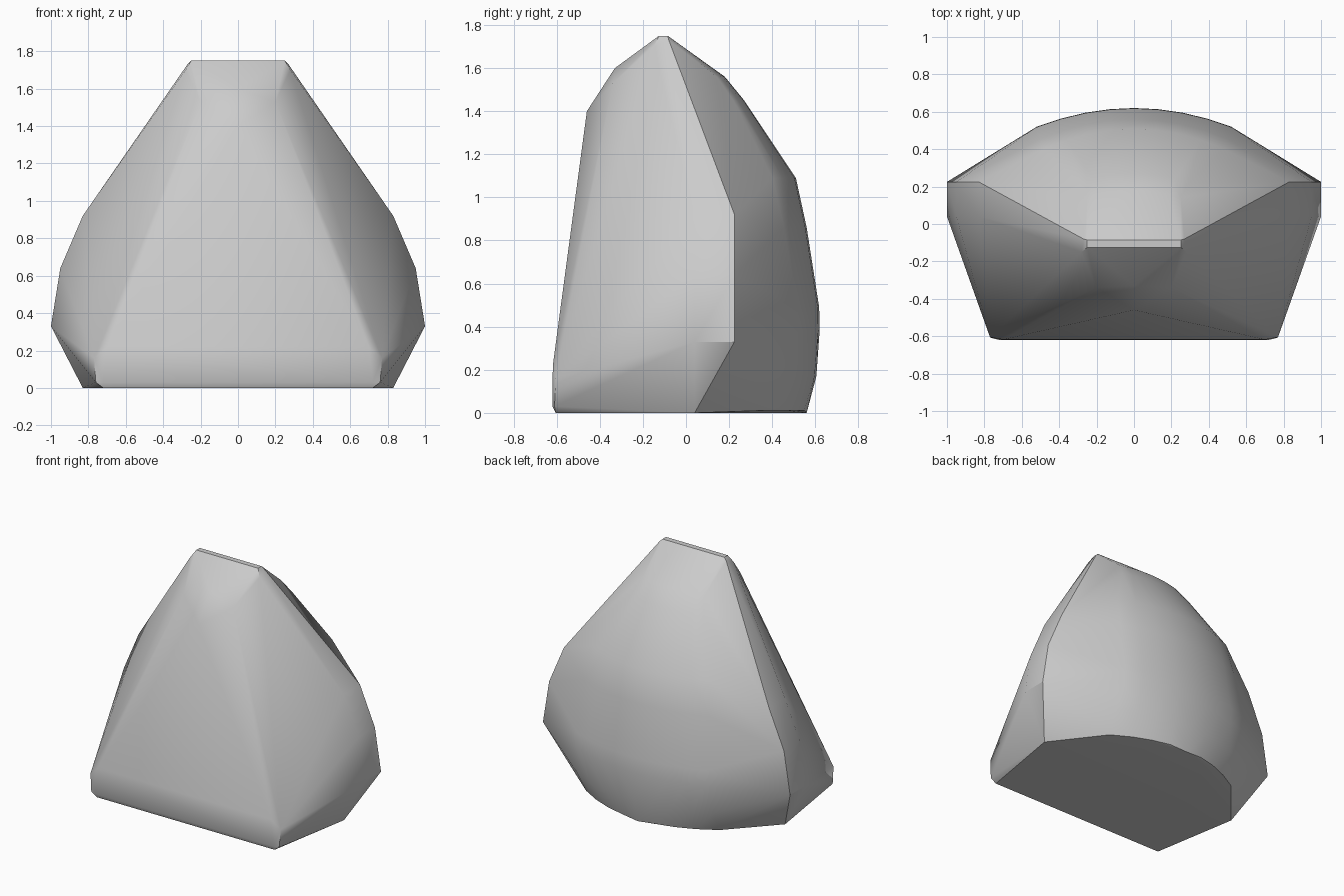
import bpy, bmesh, math

if "Cube" in bpy.data.objects:
    bpy.data.objects.remove(bpy.data.objects["Cube"])

# Half of the faceted front, sides and crown (x >= 0), mirrored below
half_points = [
    (0.25, -0.125, 1.75), (0.25, -0.085, 1.75),   # crown edge
    (0.28, -0.15, 1.70), (0.27, -0.08, 1.73),
    (0.0, -0.33, 1.60), (0.20, -0.34, 1.53), (0.0, -0.46, 1.40),  # brow facets
    (0.70, -0.618, 0.22), (0.77, -0.605, 0.16),   # front panel corners
    (0.72, -0.62, 0.03), (0.76, -0.61, 0.03), (0.72, -0.605, 0.0),
    (0.83, 0.04, 0.0), (0.0, 0.56, 0.0),          # base
]
# Side band: (x, z) profile swept between two depths
for x, z in [(1.0, 0.33), (0.95, 0.64), (0.83, 0.92)]:
    half_points += [(x, 0.04, z), (x, 0.225, z)]

# Rounded back: (height, depth at centre, half width, curvature)
for z, depth, half_w, bend in [
        (0.012, 0.56, 0.54, 0.60), (0.17, 0.605, 0.55, 0.45),
        (0.38, 0.62, 0.52, 0.37), (0.49, 0.618, 0.52, 0.37),
        (0.86, 0.56, 0.50, 0.42), (1.09, 0.51, 0.48, 0.47),
        (1.45, 0.27, 0.29, 0.60), (1.56, 0.18, 0.25, 0.60)]:
    for i in range(5):
        x = half_w * i / 4
        half_points.append((x, depth - bend * x * x, z))

# Mirror and wrap everything in one tight skin
bm = bmesh.new()
for x, y, z in half_points:
    bm.verts.new((x, y, z))
    if x > 0:
        bm.verts.new((-x, y, z))
result = bmesh.ops.convex_hull(bm, input=bm.verts[:])
loose = [v for v in bm.verts if not v.link_faces]
bmesh.ops.delete(bm, geom=loose, context='VERTS')
bmesh.ops.dissolve_limit(bm, angle_limit=math.radians(1), verts=bm.verts[:], edges=bm.edges[:])
bmesh.ops.recalc_face_normals(bm, faces=bm.faces[:])

mesh = bpy.data.meshes.new("faceted_body")
bm.to_mesh(mesh)
bm.free()
body = bpy.data.objects.new("faceted_body", mesh)
bpy.context.collection.objects.link(body)

# Smooth back, crisp facets
bpy.context.view_layer.objects.active = body
body.select_set(True)
bpy.ops.object.shade_smooth_by_angle(angle=math.radians(28))
